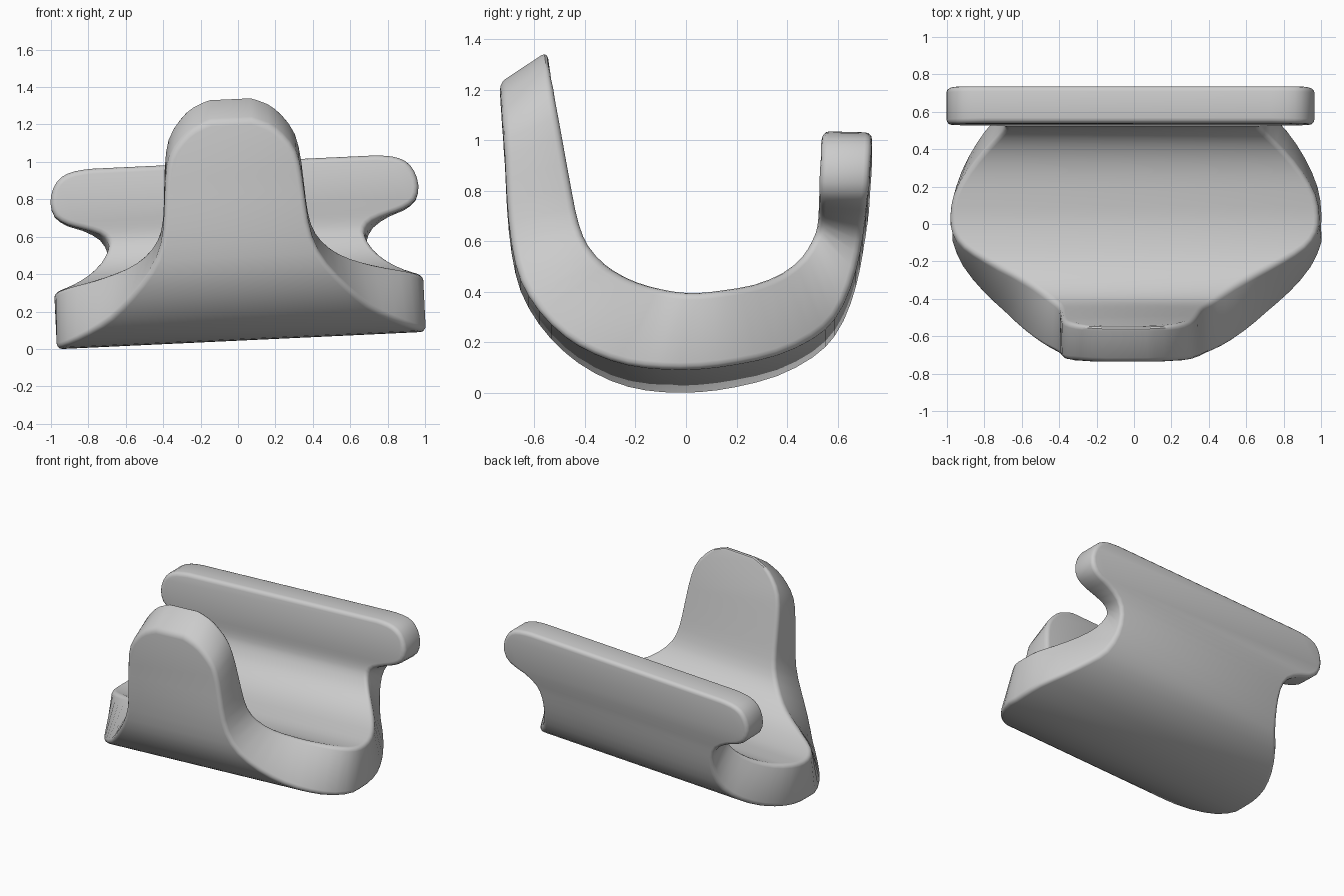
import bpy, bmesh, math
from mathutils import Matrix, Vector

if "Cube" in bpy.data.objects:
    bpy.data.objects.remove(bpy.data.objects["Cube"])

# Stations along the U: outer y, outer z, inner y, inner z, half width
STATIONS = [
    (-.742, 1.225, -.553, 1.35, .11), (-.739, 1.19, -.548, 1.315, .20),
    (-.735, 1.13, -.54, 1.25, .275), (-.73, 1.04, -.522, 1.15, .338),
    (-.72, .92, -.495, 1.0, .365), (-.712, .75, -.457, .79, .38),
    (-.695, .58, -.43, .66, .40), (-.66, .43, -.395, .57, .45),
    (-.585, .30, -.335, .495, .54), (-.485, .195, -.27, .445, .66),
    (-.37, .12, -.20, .405, .80), (-.24, .07, -.13, .378, .915),
    (-.10, .05, -.05, .358, .975), (.05, .05, .04, .352, .987),
    (.20, .07, .15, .365, .967), (.36, .11, .27, .39, .90),
    (.50, .18, .38, .44, .81), (.59, .265, .46, .51, .73),
    (.65, .39, .50, .58, .69), (.685, .52, .515, .62, .69),
    (.70, .61, .52, .655, .73), (.71, .67, .522, .685, .82),
    (.716, .70, .523, .71, .90), (.72, .75, .525, .755, .965),
    (.726, .83, .528, .83, .985), (.73, .91, .53, .91, .965),
    (.733, .965, .533, .965, .92), (.735, .99, .535, .993, .85),
    (.735, .998, .537, 1.003, .76),
]


def refine(rows):
    """Catmull-Rom midpoints between the stations."""
    out = []
    for i in range(len(rows) - 1):
        a, b = rows[max(i - 1, 0)], rows[i]
        c, d = rows[i + 1], rows[min(i + 2, len(rows) - 1)]
        out.append(b)
        out.append(tuple((9 * (q + r) - p - s) / 16 for p, q, r, s in zip(a, b, c, d)))
    return out + [rows[-1]]


# Curved strap with front tongue and wide back bar
bm = bmesh.new()
rings = []
for oy, oz, iy, iz, w in refine(STATIONS):
    # the outside of the front shoulders is a little wider than the inside
    wo = w + (.05 * math.exp(-((oz - .28) / .2) ** 2) if oy < -.05 else 0)
    rings.append([bm.verts.new(p) for p in
                  ((-wo, oy, oz), (wo, oy, oz), (w, iy, iz), (-w, iy, iz))])
for a, b in zip(rings, rings[1:]):
    for k in range(4):
        n = (k + 1) % 4
        bm.faces.new((a[k], a[n], b[n], b[k]))
bm.faces.new(rings[0][::-1])
bm.faces.new(rings[-1])
bmesh.ops.recalc_face_normals(bm, faces=bm.faces[:])

# Merge the flat ends of the strap into single faces so the rims round cleanly
cross = [bm.edges.get((r[k], r[k + 1])) for r in rings[1:8] + rings[-14:-1] for k in (0, 2)]
bmesh.ops.dissolve_edges(bm, edges=cross, use_verts=False)

# Slight roll, then rounded rims
bmesh.ops.transform(bm, matrix=Matrix.Rotation(-.047, 4, 'Y'), verts=bm.verts[:])
rims = [e for e in bm.edges if e.calc_face_angle(0) > math.radians(42)]
bmesh.ops.bevel(bm, geom=rims, offset=.028, offset_type='OFFSET', segments=3,
                profile=.5, affect='EDGES', clamp_overlap=False)

# Stand on the ground and centre
lo = [min(v.co[i] for v in bm.verts) for i in range(3)]
hi = [max(v.co[i] for v in bm.verts) for i in range(3)]
shift = Vector((-(lo[0] + hi[0]) / 2, -(lo[1] + hi[1]) / 2, -lo[2]))
bmesh.ops.translate(bm, vec=shift, verts=bm.verts[:])

mesh = bpy.data.meshes.new("curved_strap")
bm.to_mesh(mesh)
bm.free()
strap = bpy.data.objects.new("curved_strap", mesh)
bpy.context.collection.objects.link(strap)

grey = bpy.data.materials.new("light_grey")
grey.diffuse_color = (.6, .6, .6, 1)
grey.use_nodes = True
grey.node_tree.nodes["Principled BSDF"].inputs["Base Color"].default_value = grey.diffuse_color
mesh.materials.append(grey)

bpy.context.view_layer.objects.active = strap
strap.select_set(True)
bpy.ops.object.shade_smooth_by_angle(angle=math.radians(40))
